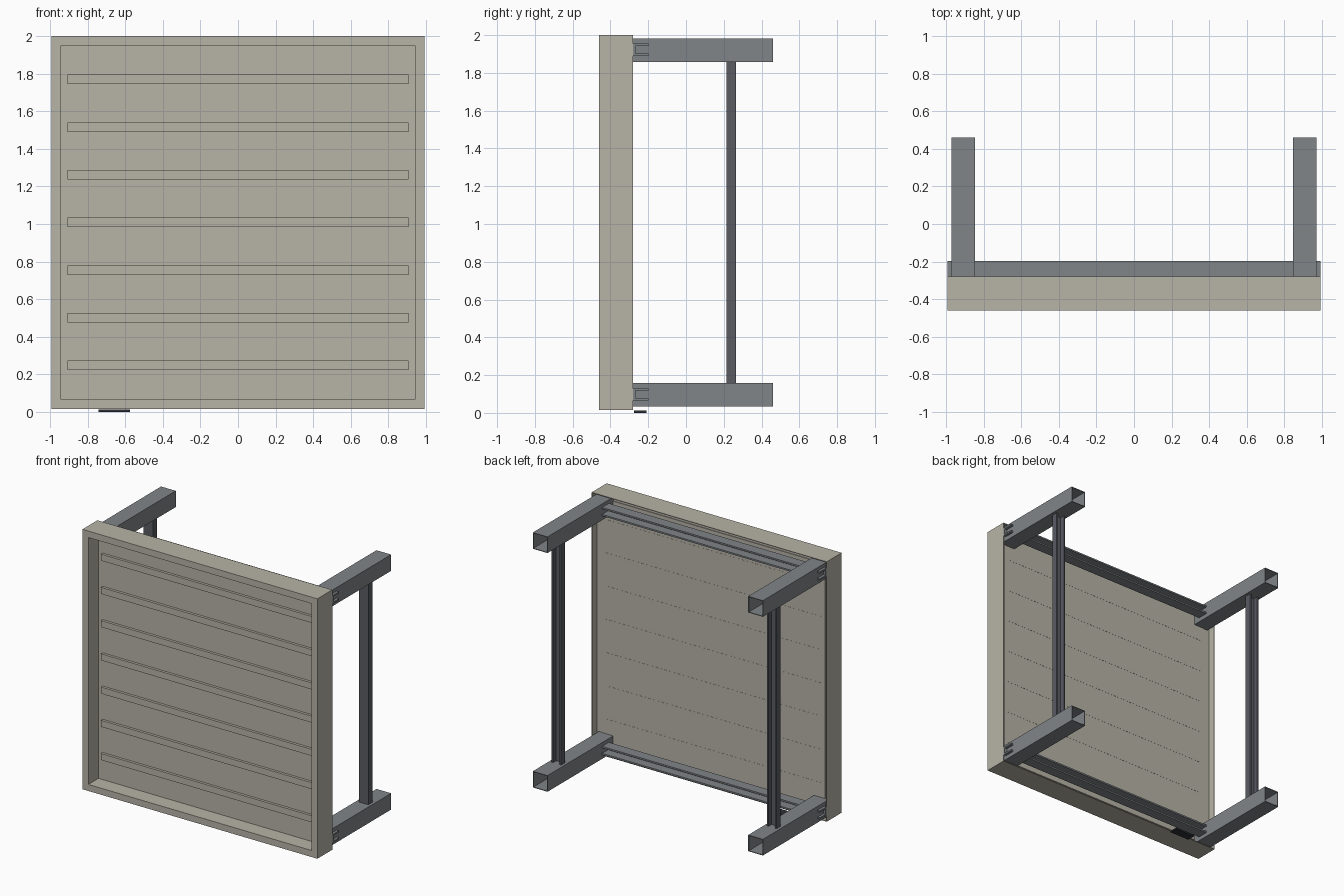
import bpy, bmesh

if "Cube" in bpy.data.objects:
    bpy.data.objects.remove(bpy.data.objects["Cube"])


def material(name, rgb):
    m = bpy.data.materials.new(name)
    m.diffuse_color = (*rgb, 1)
    m.use_nodes = True
    m.node_tree.nodes["Principled BSDF"].inputs["Base Color"].default_value = m.diffuse_color
    return m


BEIGE = material("beige panel", (0.475, 0.455, 0.385))
GREY = material("steel grey", (0.216, 0.235, 0.246))
DARK = material("dark steel", (0.102, 0.107, 0.127))
BLACK = material("charcoal", (0.027, 0.030, 0.037))


def finish(bm, name, mat):
    bmesh.ops.recalc_face_normals(bm, faces=bm.faces)
    me = bpy.data.meshes.new(name)
    bm.to_mesh(me)
    bm.free()
    me.materials.append(mat)
    ob = bpy.data.objects.new(name, me)
    bpy.context.collection.objects.link(ob)


def box(name, x0, x1, y0, y1, z0, z1, mat):
    bm = bmesh.new()
    bmesh.ops.create_cube(bm, size=1)
    for v in bm.verts:
        v.co = ((x0 + x1) / 2 + v.co.x * (x1 - x0),
                (y0 + y1) / 2 + v.co.y * (y1 - y0),
                (z0 + z1) / 2 + v.co.z * (z1 - z0))
    finish(bm, name, mat)


def loft(name, loops, mat):
    """Join successive closed loops of points and cap both ends."""
    bm = bmesh.new()
    rings = [[bm.verts.new(p) for p in loop] for loop in loops]
    n = len(rings[0])
    for a, b in zip(rings, rings[1:]):
        for i in range(n):
            j = (i + 1) % n
            bm.faces.new((a[i], a[j], b[j], b[i]))
    bm.faces.new(rings[0])
    bm.faces.new(rings[-1])
    finish(bm, name, mat)


def rect(cx, cz, hx, hz, y):
    return [(cx + sx * hx, y, cz + sz * hz) for sx, sz in ((-1, -1), (1, -1), (1, 1), (-1, 1))]


def channel(w, y0, y1, t):
    """U section, open towards the back: (across, y) points."""
    h = w / 2
    return [(-h, y0), (h, y0), (h, y1), (h - t, y1), (h - t, y0 + t),
            (-h + t, y0 + t), (-h + t, y1), (-h, y1)]


# Panel tray: thin lip at the back, deep framed recess at the front
W, CZ = 0.9925, 1.0075
steps = [(0.988, -0.338), (0.988, -0.28), (W, -0.28), (W, -0.46), (0.9425, -0.46), (0.9425, -0.333)]
loft("panel_tray", [rect(0, CZ, h, h, y) for h, y in steps], BEIGE)

# Raised ribs on the panel
for i in range(7):
    z = 0.247 + i * 0.2538
    box(f"panel_rib_{i + 1}", -0.907, 0.907, -0.358, -0.332, z - 0.025, z + 0.025, BEIGE)

# Horizontal rails behind the panel
for name, z in (("lower_rail", 0.097), ("upper_rail", 1.922)):
    sec = channel(0.065, -0.28, -0.198, 0.012)
    loft(name, [[(x, y, z + a) for a, y in sec] for x in (-W, W)], GREY)

for side, sx in (("left", -1), ("right", 1)):
    x = sx * 0.91
    # Hollow square arms, open at the back end
    for level, z in (("lower", 0.096), ("upper", 1.919)):
        o, i = 0.062, 0.057
        loft(f"{side}_{level}_arm",
             [rect(x, z, o, o, -0.337), rect(x, z, o, o, 0.46),
              rect(x, z, i, i, 0.46), rect(x, z, i, i, -0.32)], GREY)
    # Upright channel between the arms
    sec = channel(0.08, 0.215, 0.265, 0.012)
    loft(f"{side}_upright", [[(x + a, y, z) for a, y in sec] for z in (0.158, 1.857)], DARK)

# Small plate under the panel
box("base_plate", -0.743, -0.575, -0.275, -0.21, 0, 0.012, BLACK)
